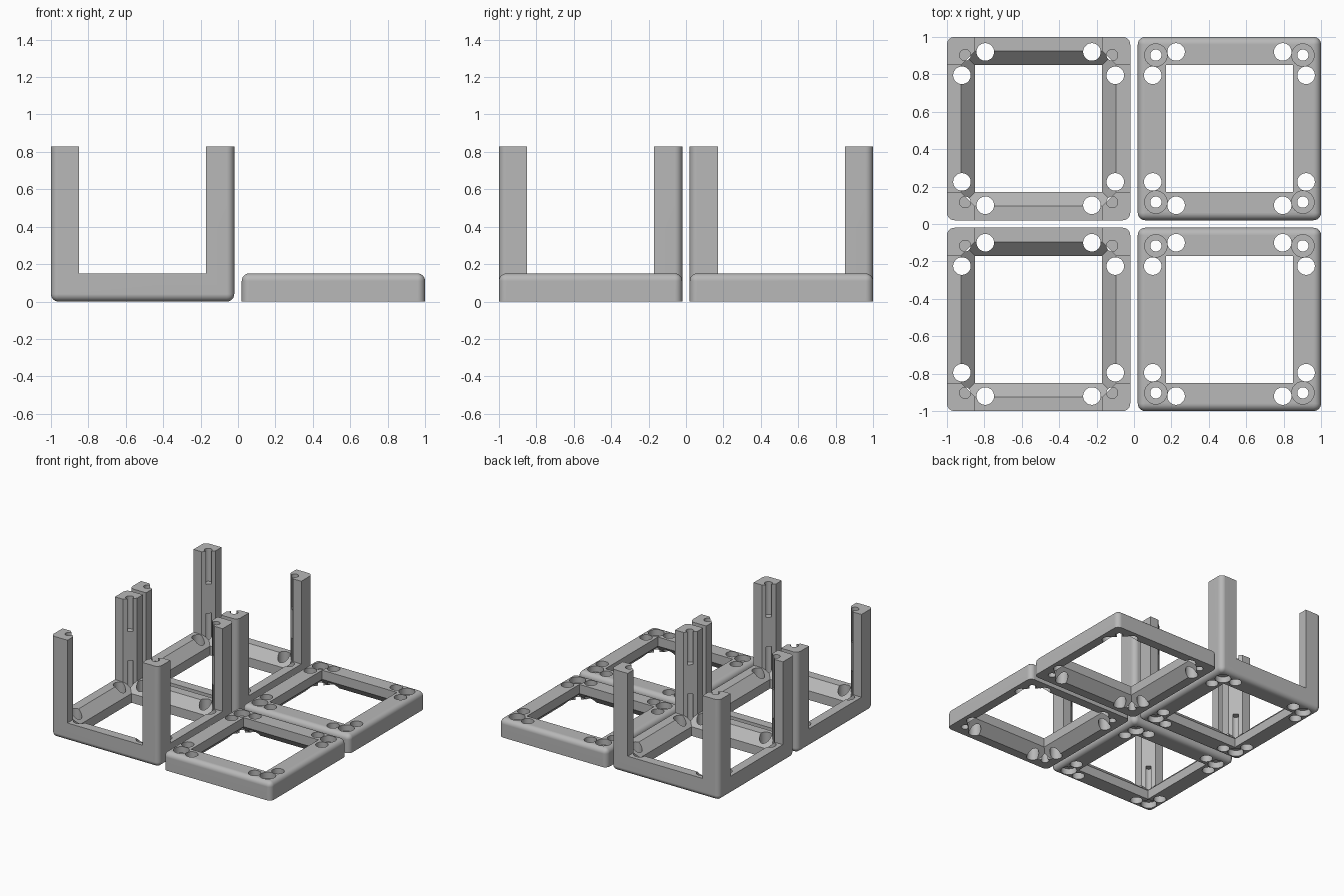
import bpy, bmesh, math
from mathutils import Matrix

if "Cube" in bpy.data.objects:
    bpy.data.objects.remove(bpy.data.objects["Cube"])

SIZE = 0.98       # outer side of one frame
HALF = SIZE / 2
BAR = 0.15        # bar width and height
CUT = 0.075       # start of the 45 degree inner slope
ROUND = 0.04      # outer edge rounding
POST_H = 0.83

grey = bpy.data.materials.new("plain grey")
grey.diffuse_color = (0.48, 0.48, 0.48, 1)
grey.use_nodes = True
grey.node_tree.nodes["Principled BSDF"].inputs["Base Color"].default_value = grey.diffuse_color


def make(name, bm):
    bmesh.ops.recalc_face_normals(bm, faces=bm.faces)
    me = bpy.data.meshes.new(name)
    bm.to_mesh(me)
    bm.free()
    ob = bpy.data.objects.new(name, me)
    bpy.context.collection.objects.link(ob)
    return ob


def skin(bm, loops, closed):
    """Bridge equal-sized loops of points; cap the ends or close the ring."""
    rows = [[bm.verts.new(p) for p in loop] for loop in loops]
    n = len(rows[0])
    pairs = list(zip(rows, rows[1:]))
    if closed:
        pairs.append((rows[-1], rows[0]))
    else:
        bm.faces.new(rows[0])
        bm.faces.new(rows[-1])
    for a, b in pairs:
        for i in range(n):
            j = (i + 1) % n
            bm.faces.new((a[i], a[j], b[j], b[i]))


def ring():
    """Square ring of four mitred bars with a sloped inner top edge."""
    profile = [(-0.1, -0.1), (-0.1, BAR), (CUT, BAR), (BAR, CUT), (BAR, -0.1)]
    bm = bmesh.new()
    skin(bm, [[(sx * (HALF - d), sy * (HALF - d), z)
               for sx, sy in ((-1, -1), (1, -1), (1, 1), (-1, 1))]
              for d, z in profile], True)
    return make("bars", bm)


def posts(height):
    """Four corner posts with the inner corner cut at 45 degrees."""
    section = [(-0.08, -0.08), (BAR, -0.08), (BAR, CUT), (CUT, BAR), (-0.08, BAR)]
    bm = bmesh.new()
    for sx in (-1, 1):
        for sy in (-1, 1):
            skin(bm, [[(sx * (HALF - u), sy * (HALF - v), z) for u, v in section]
                      for z in (-0.06, height)], False)
    return make("posts", bm)


def envelope():
    """Outer block with rounded upright and bottom edges."""
    bm = bmesh.new()
    bmesh.ops.create_cube(bm, size=1, matrix=Matrix.Translation((0, 0, 0.5))
                          @ Matrix.Diagonal((SIZE, SIZE, 1, 1)))
    edges = [e for e in bm.edges if min(v.co.z for v in e.verts) < 0.01]
    bmesh.ops.bevel(bm, geom=edges, offset=ROUND, segments=6, profile=0.5,
                    affect='EDGES')
    return make("envelope", bm)


def drills(name, spots):
    """Upright cylinders at (inset u, inset v, radius, z0, z1) in all corners."""
    bm = bmesh.new()
    for u, v, r, z0, z1 in spots:
        for sx in (-1, 1):
            for sy in (-1, 1):
                at = (sx * (HALF - u), sy * (HALF - v), (z0 + z1) / 2)
                bmesh.ops.create_cone(bm, cap_ends=True, segments=32, radius1=r,
                                      radius2=r, depth=z1 - z0,
                                      matrix=Matrix.Translation(at))
    return make(name, bm)


def build(name, height):
    body = ring()
    screw = 0.097
    bores = [(0.08, 0.205, 0.047, -0.2, 0.3), (0.205, 0.08, 0.047, -0.2, 0.3),
             (screw, screw, 0.03, -0.2, 0.32)]
    if height > 0.5:      # screw holes in the post tops
        bores.append((screw, screw, 0.03, height - 0.27, height + 0.1))
    steps = [(posts(height), 'UNION'), (envelope(), 'INTERSECT'),
             (drills("bores", bores), 'DIFFERENCE'),
             (drills("recesses", [(screw, screw, 0.06, -0.2, 0.05)]), 'DIFFERENCE')]
    for tool, op in steps:
        m = body.modifiers.new(op, 'BOOLEAN')
        m.object, m.operation, m.solver = tool, op, 'EXACT'
    bpy.context.view_layer.update()
    dg = bpy.context.evaluated_depsgraph_get()
    me = bpy.data.meshes.new_from_object(body.evaluated_get(dg))
    me.name = name
    for ob in [body] + [t for t, _ in steps]:
        bpy.data.objects.remove(ob)
    me.materials.clear()
    me.materials.append(grey)
    return me


def place(name, me, x, y, flipped):
    ob = bpy.data.objects.new(name, me)
    bpy.context.collection.objects.link(ob)
    ob.location = (x, y, BAR if flipped else 0)
    if flipped:
        ob.rotation_euler.x = math.pi
    m = ob.modifiers.new("even_shading", 'WEIGHTED_NORMAL')
    m.keep_sharp = True
    return ob


# Post frames on the left, upside-down cover frames on the right
base = build("post_frame", POST_H)
cover = build("cover_frame", BAR)
mid = 1 - HALF
parts = []
for label, y in (("front", -mid), ("back", mid)):
    parts.append(place("post_frame_" + label, base, -mid, y, False))
    parts.append(place("cover_frame_" + label, cover, mid, y, True))

# Smooth the rounded edges and hole walls
bpy.ops.object.select_all(action='DESELECT')
for ob in parts:
    ob.select_set(True)
bpy.context.view_layer.objects.active = parts[0]
bpy.ops.object.shade_smooth_by_angle(angle=math.radians(30))
